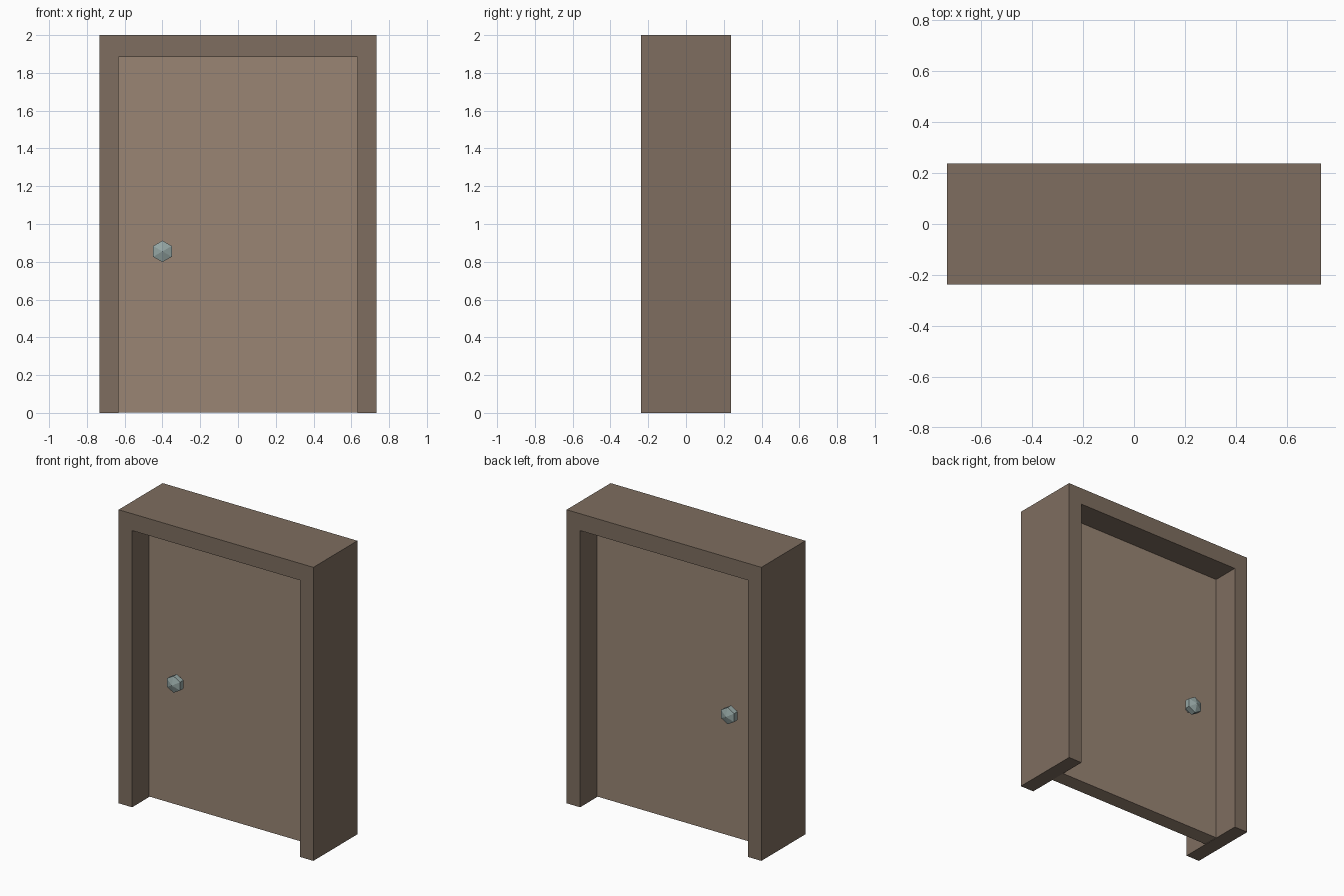
import bpy, bmesh
from math import sin, cos, pi

if "Cube" in bpy.data.objects:
    bpy.data.objects.remove(bpy.data.objects["Cube"])

W, D, H = 0.734, 0.237, 2.0       # half width, half depth, height of frame
IN, TOP = 0.632, 1.885            # half width and height of the opening
DOOR = 0.053                      # half thickness of the door


def material(name, rgb):
    m = bpy.data.materials.new(name)
    m.diffuse_color = (*rgb, 1)
    m.use_nodes = True
    m.node_tree.nodes["Principled BSDF"].inputs["Base Color"].default_value = m.diffuse_color
    return m


def finish(bm, name, mat):
    bmesh.ops.recalc_face_normals(bm, faces=bm.faces)
    me = bpy.data.meshes.new(name)
    bm.to_mesh(me)
    bm.free()
    me.materials.append(mat)
    ob = bpy.data.objects.new(name, me)
    bpy.context.collection.objects.link(ob)
    return ob


def extrude_outline(name, points, half_depth, mat):
    """Extrude an x-z outline evenly along y."""
    bm = bmesh.new()
    face = bm.faces.new([bm.verts.new((x, -half_depth, z)) for x, z in points])
    ext = bmesh.ops.extrude_face_region(bm, geom=[face])
    verts = [v for v in ext["geom"] if isinstance(v, bmesh.types.BMVert)]
    bmesh.ops.translate(bm, verts=verts, vec=(0, 2 * half_depth, 0))
    return finish(bm, name, mat)


def turned(name, profile, side, mat, x=-0.4, z=0.855, n=6):
    """Six-sided turned shape; profile is (radius, distance from door face)."""
    bm = bmesh.new()
    rings = []
    for r, d in profile:
        y = side * (DOOR + d)
        if r == 0:
            rings.append([bm.verts.new((x, y, z))] * n)
        else:
            rings.append([bm.verts.new((x + r * sin(2 * pi * i / n), y,
                                        z + r * cos(2 * pi * i / n))) for i in range(n)])
    for a, b in zip(rings, rings[1:]):
        for i in range(n):
            j = (i + 1) % n
            bm.faces.new(list(dict.fromkeys((a[i], a[j], b[j], b[i]))))
    return finish(bm, name, mat)


frame_mat = material("dark_wood", (0.21, 0.155, 0.115))
door_mat = material("light_wood", (0.32, 0.235, 0.175))
metal = material("knob_metal", (0.30, 0.38, 0.37))

# Frame: two jambs and lintel in one piece
extrude_outline("door_frame", [(-W, 0), (-W, H), (W, H), (W, 0),
                               (IN, 0), (IN, TOP), (-IN, TOP), (-IN, 0)], D, frame_mat)

# Door panel
extrude_outline("door_panel", [(-IN, 0.003), (-IN, TOP), (IN, TOP), (IN, 0.003)], DOOR, door_mat)

# Knob and stem on both faces
for side, label in ((-1, "front"), (1, "back")):
    turned(f"{label}_knob", [(0, 0.014), (0.057, 0.034), (0.057, 0.07), (0, 0.09)], side, metal)
    turned(f"{label}_knob_stem", [(0.025, -0.005), (0.025, 0.03)], side, metal)
